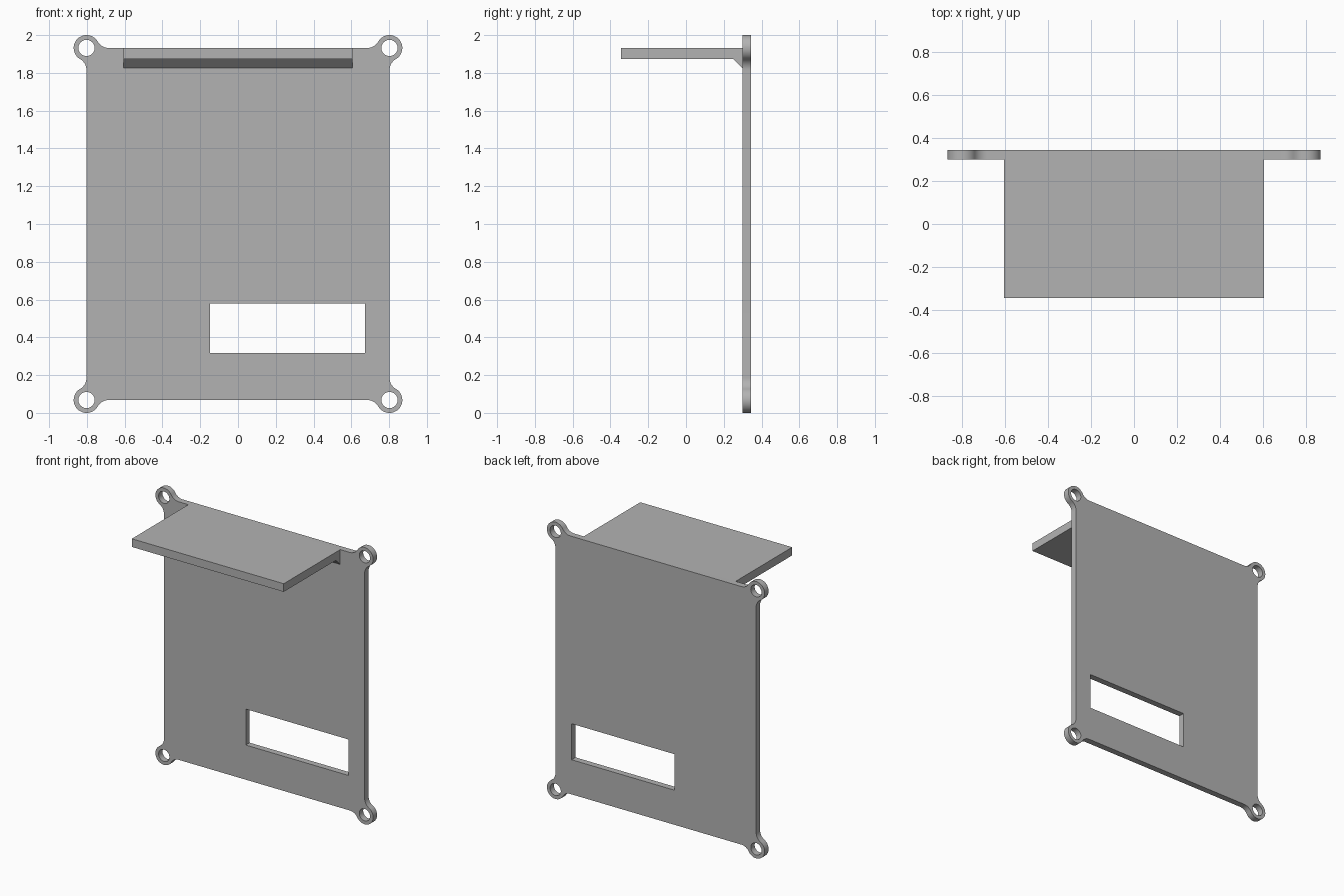
import bpy
import bmesh
from math import cos, sin, pi, radians, sqrt

if "Cube" in bpy.data.objects:
    bpy.data.objects.remove(bpy.data.objects["Cube"])

# Main dimensions
FRONT, BACK = 0.30, 0.345        # plate faces in y
LUG_X, LUG_Z = 0.802, 0.932      # lug centres, measured from the plate centre
MID_Z = 1.0
LUG_R, HOLE_R = 0.068, 0.043
SHELF_X = 0.607

grey = bpy.data.materials.new("plain grey")
grey.use_nodes = True
colour = (0.45, 0.45, 0.45, 1)
grey.diffuse_color = colour
grey.node_tree.nodes["Principled BSDF"].inputs["Base Color"].default_value = colour


def arc(cx, cz, r, start, end, steps):
    """Points along an arc, angles in degrees."""
    angles = [radians(start + (end - start) * i / steps) for i in range(steps + 1)]
    return [(cx + r * cos(a), cz + r * sin(a)) for a in angles]


def add_object(name, bm):
    bmesh.ops.recalc_face_normals(bm, faces=bm.faces)
    mesh = bpy.data.meshes.new(name)
    bm.to_mesh(mesh)
    bm.free()
    mesh.materials.append(grey)
    obj = bpy.data.objects.new(name, mesh)
    bpy.context.collection.objects.link(obj)
    bpy.ops.object.select_all(action='DESELECT')
    obj.select_set(True)
    bpy.context.view_layer.objects.active = obj
    bpy.ops.object.shade_smooth_by_angle(angle=radians(30))
    return obj


def extrude_faces(bm, vector):
    result = bmesh.ops.extrude_face_region(bm, geom=bm.faces[:])
    moved = [v for v in result["geom"] if isinstance(v, bmesh.types.BMVert)]
    bmesh.ops.translate(bm, verts=moved, vec=vector)


# One corner: fillet, round lug, fillet
reach = sqrt(3) * LUG_R
corner = (arc(LUG_X + LUG_R, LUG_Z - reach, LUG_R, 180, 120, 8)
          + arc(LUG_X, LUG_Z, LUG_R, -60, 150, 28)[1:]
          + arc(LUG_X - reach, LUG_Z + LUG_R, LUG_R, -30, -90, 8)[1:])

# Mirror the corner around the plate, and add the screw holes
quadrants = [(1, 1), (-1, 1), (-1, -1), (1, -1)]
outline, loops = [], []
for sx, sz in quadrants:
    points = [(sx * x, MID_Z + sz * z) for x, z in corner]
    outline += points if sx * sz > 0 else points[::-1]
    loops.append(arc(sx * LUG_X, MID_Z + sz * LUG_Z, HOLE_R, 0, 360, 40)[:-1])
loops.append(outline)

# Rectangular window
loops.append([(-0.148, 0.318), (0.672, 0.318), (0.672, 0.578), (-0.148, 0.578)])

# Back plate
bm = bmesh.new()
edges = []
for loop in loops:
    verts = [bm.verts.new((x, FRONT, z)) for x, z in loop]
    edges += [bm.edges.new((v, verts[i - 1])) for i, v in enumerate(verts)]
bmesh.ops.triangle_fill(bm, edges=edges, use_beauty=True, normal=(0, -1, 0))
extrude_faces(bm, (0, BACK - FRONT, 0))
add_object("back_plate", bm)

# Shelf with a sloped support under its root
shelf_profile = [(FRONT, 1.932), (-0.345, 1.932), (-0.345, 1.873),
                 (0.25, 1.873), (FRONT, 1.825)]
bm = bmesh.new()
bm.faces.new([bm.verts.new((-SHELF_X, y, z)) for y, z in shelf_profile])
extrude_faces(bm, (2 * SHELF_X, 0, 0))
add_object("top_shelf", bm)
